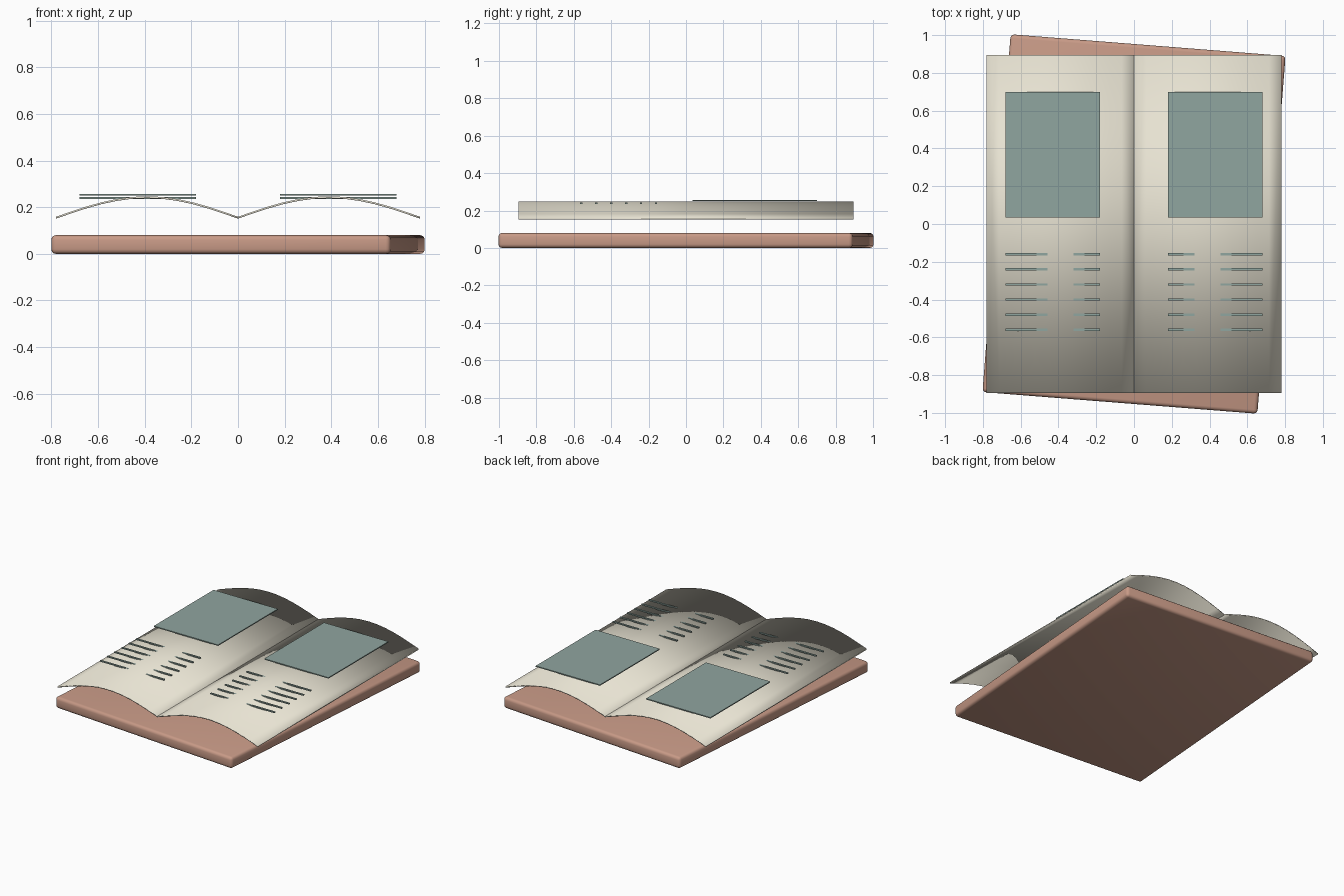
import bpy
import bmesh
import math

old = bpy.data.objects.get("Cube")
if old:
    bpy.data.objects.remove(old, do_unlink=True)


def material(name, rgb):
    linear = [(c / 255) ** 2.2 for c in rgb] + [1]
    mat = bpy.data.materials.new(name)
    mat.use_nodes = True
    mat.diffuse_color = linear
    mat.node_tree.nodes["Principled BSDF"].inputs["Base Color"].default_value = linear
    return mat


cover_clay = material("cover clay", (198, 152, 133))
page_cream = material("page cream", (234, 229, 212))
print_teal = material("print teal", (143, 164, 158))


def add_object(name, bm, mat):
    bmesh.ops.recalc_face_normals(bm, faces=bm.faces)
    mesh = bpy.data.meshes.new(name)
    bm.to_mesh(mesh)
    bm.free()
    mesh.materials.append(mat)
    obj = bpy.data.objects.new(name, mesh)
    bpy.context.collection.objects.link(obj)
    return obj


def box(name, low, high, mat):
    bm = bmesh.new()
    bmesh.ops.create_cube(bm, size=1)
    for v in bm.verts:
        v.co = [(a + b) / 2 + c * (b - a) for a, b, c in zip(low, high, v.co)]
    return add_object(name, bm, mat)


# Cover: rounded slab, turned slightly under the pages
cover = box("cover", (-0.73, -0.95, 0), (0.73, 0.95, 0.08), cover_clay)
cover.rotation_euler.z = math.radians(-4.5)
bevel = cover.modifiers.new("rounded edges", 'BEVEL')
bevel.width = 0.02
bevel.segments = 3
bpy.ops.object.select_all(action='DESELECT')
cover.select_set(True)
bpy.context.view_layer.objects.active = cover
bpy.ops.object.shade_smooth()


def arched_page(name, side):
    """Thin arched sheet from the gutter to the outer edge."""
    width, half, rise, thick, steps = 0.78, 0.895, 0.088, 0.008, 12
    top, bottom = [], []
    for i in range(steps + 1):
        t = i / steps
        z = 0.159 + rise * math.sin(math.pi * t)
        top.append((side * width * t, z))
        bottom.append((side * width * t, z - thick))
    outline = top + bottom[::-1]
    count = len(outline)
    bm = bmesh.new()
    front, back = [[bm.verts.new((x, y, z)) for x, z in outline] for y in (-half, half)]
    for i in range(count):
        j = (i + 1) % count
        bm.faces.new((front[i], front[j], back[j], back[i]))
    # End faces as a strip of quads
    for ring in (front, back):
        for i in range(steps):
            bm.faces.new((ring[i], ring[i + 1], ring[count - 2 - i], ring[count - 1 - i]))
    for face in bm.faces:
        face.smooth = True
    return add_object(name, bm, page_cream)


# Pages with a picture panel and six text lines each
for label, side in (("left", 1), ("right", -1)):
    arched_page(label + "_page", side)
    x0, x1 = sorted((0.18 * side, 0.68 * side))
    box(label + "_picture", (x0, 0.035, 0.25), (x1, 0.7, 0.257), print_teal)
    for row in range(6):
        y = -0.16 - 0.08 * row
        box(f"{label}_text_line_{row + 1}", (x0, y - 0.006, 0.236),
            (x1, y + 0.006, 0.2435), print_teal)
